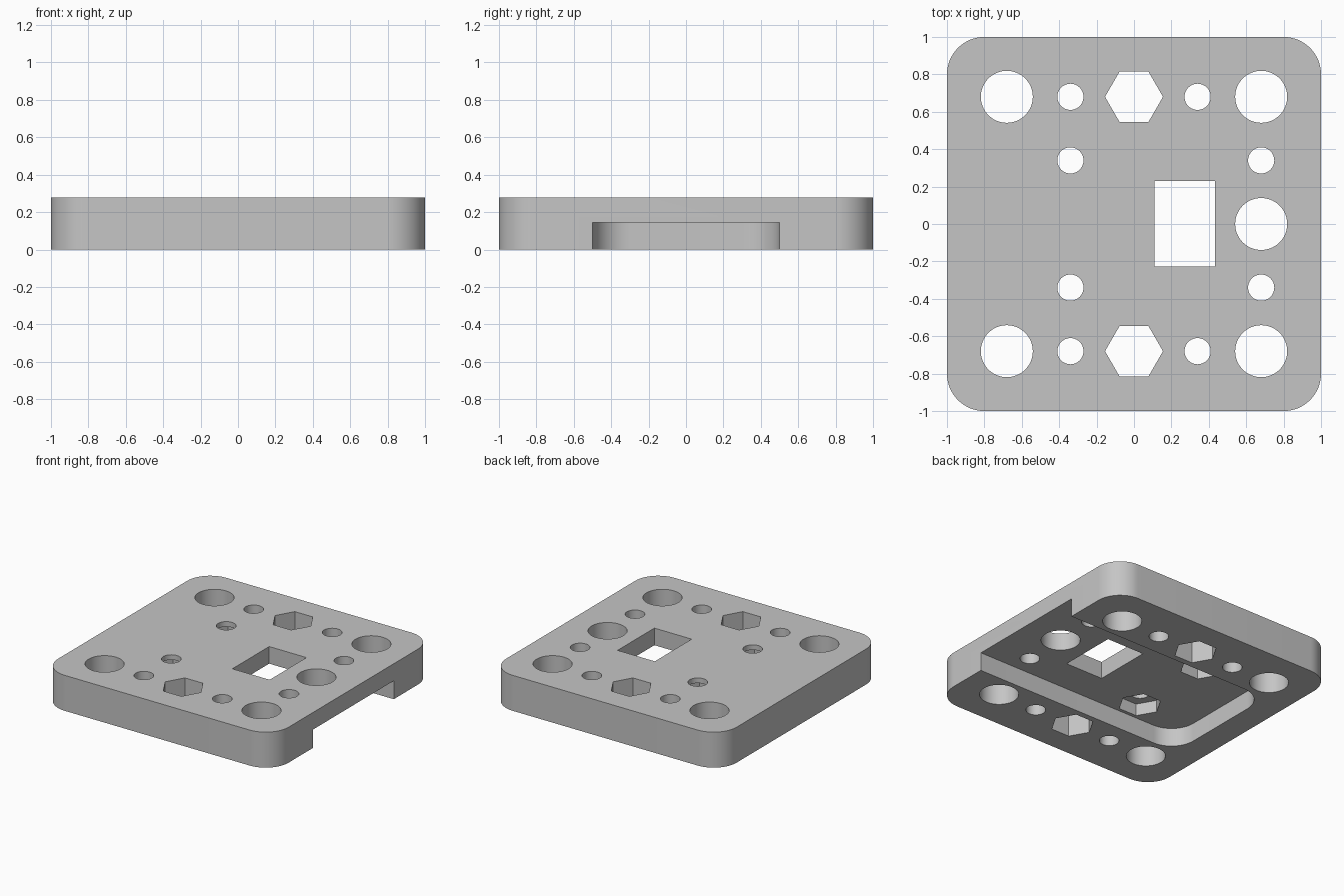
import bpy
import bmesh
from math import cos, sin, pi, radians

HEIGHT = 0.278
POCKET = 0.144      # pocket ceiling
NUT_TOP = 0.238     # ceiling of the nut recesses
PITCH = 0.34        # hole grid spacing

cube = bpy.data.objects.get("Cube")
if cube:
    bpy.data.objects.remove(cube, do_unlink=True)

grey = bpy.data.materials.new("plain grey")
grey.use_nodes = True
colour = (0.56, 0.56, 0.56, 1)
grey.diffuse_color = colour
grey.node_tree.nodes["Principled BSDF"].inputs["Base Color"].default_value = colour


def polygon(x, y, radius, sides):
    return [(x + radius * cos(2 * pi * i / sides), y + radius * sin(2 * pi * i / sides))
            for i in range(sides)]


def rounded_rect(x0, x1, y0, y1, r, steps=16):
    corners = [(x1 - r, y1 - r), (x0 + r, y1 - r), (x0 + r, y0 + r), (x1 - r, y0 + r)]
    return [(cx + r * cos(pi / 2 * (q + i / steps)), cy + r * sin(pi / 2 * (q + i / steps)))
            for q, (cx, cy) in enumerate(corners) for i in range(steps + 1)]


def prism(name, outline, z0, z1):
    bm = bmesh.new()
    base = bm.faces.new([bm.verts.new((x, y, z0)) for x, y in outline])
    top = bmesh.ops.extrude_face_region(bm, geom=[base])["geom"]
    verts = [g for g in top if isinstance(g, bmesh.types.BMVert)]
    bmesh.ops.translate(bm, verts=verts, vec=(0, 0, z1 - z0))
    bmesh.ops.recalc_face_normals(bm, faces=bm.faces)
    mesh = bpy.data.meshes.new(name)
    bm.to_mesh(mesh)
    bm.free()
    mesh.materials.append(grey)
    obj = bpy.data.objects.new(name, mesh)
    bpy.context.collection.objects.link(obj)
    return obj


# Plate with rounded corners
plate = prism("mounting_plate", rounded_rect(-1, 1, -1, 1, 0.2), 0, HEIGHT)
bpy.context.view_layer.objects.active = plate
plate.select_set(True)


def cut(outline, z0=-0.1, z1=HEIGHT + 0.1):
    cutter = prism("cutter", outline, z0, z1)
    cutter.hide_render = True
    mod = plate.modifiers.new("cut", 'BOOLEAN')
    mod.operation = 'DIFFERENCE'
    mod.solver = 'EXACT'
    mod.object = cutter
    bpy.ops.object.modifier_apply(modifier=mod.name)
    mesh = cutter.data
    bpy.data.objects.remove(cutter, do_unlink=True)
    bpy.data.meshes.remove(mesh)


# Underside pocket, open on one side
cut(rounded_rect(-0.8, 1.4, -0.5, 0.5, 0.2), -0.1, POCKET)

# Rectangular window
cut([(0.11, -0.227), (0.433, -0.227), (0.433, 0.229), (0.11, 0.229)])

# Large holes: four corners and one beside the window
far = 2 * PITCH
for x, y in [(-far, -far), (far, -far), (-far, far), (far, far), (far, 0)]:
    cut(polygon(x, y, 0.139, 64))

for side in (-1, 1):
    # Through hexagons on the long edges
    cut(polygon(0, side * far, 0.155, 6))
    # Nut recesses above the pocket
    cut(polygon(-PITCH, side * PITCH, 0.155, 6), POCKET - 0.05, NUT_TOP)
    # Small screw holes
    for x, y in [(-PITCH, far), (PITCH, far), (-PITCH, PITCH), (far, PITCH)]:
        cut(polygon(x, side * y, 0.07, 48))

bpy.ops.object.shade_smooth_by_angle(angle=radians(30))
